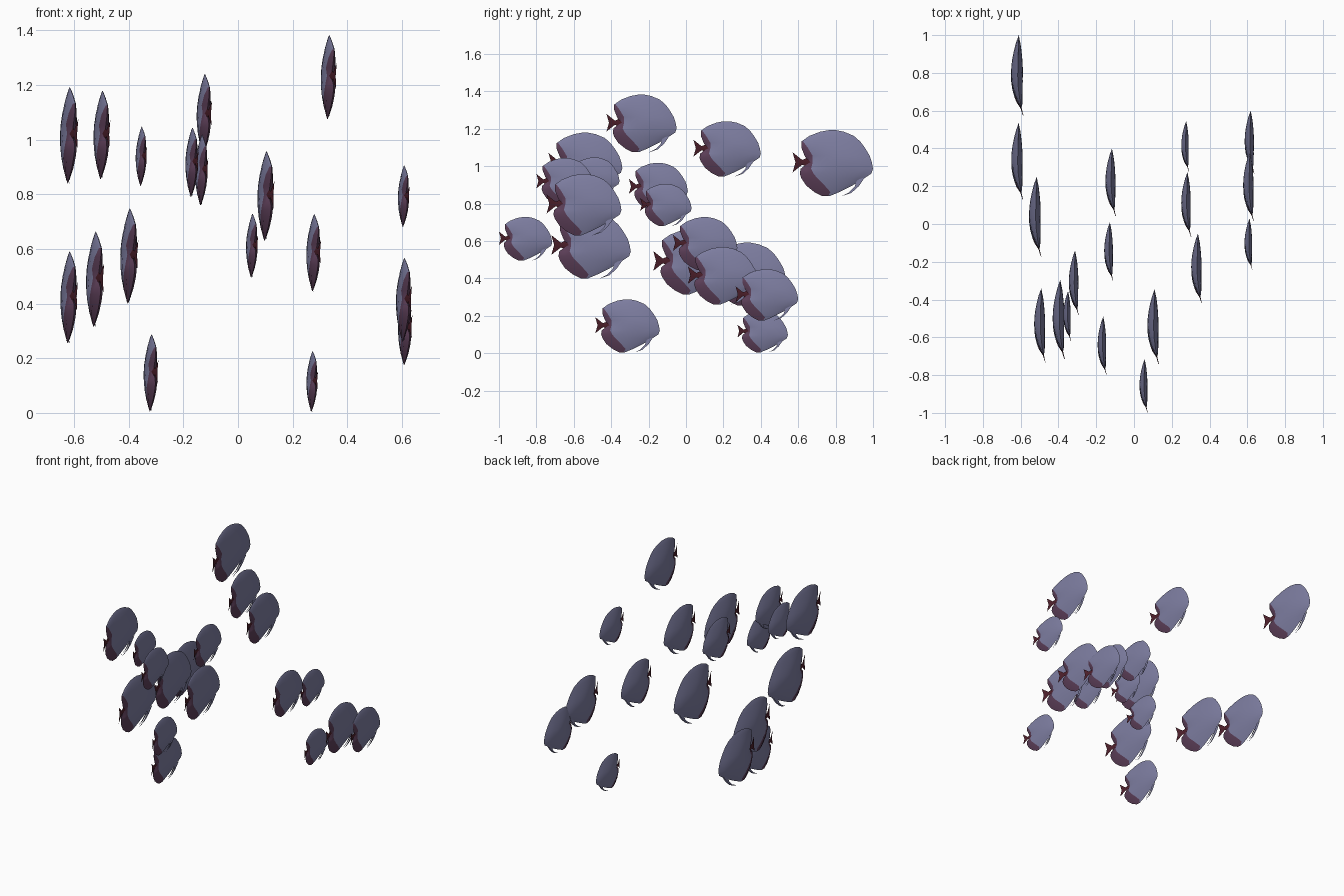
import bpy, bmesh, math

if "Cube" in bpy.data.objects:
    bpy.data.objects.remove(bpy.data.objects["Cube"], do_unlink=True)


def material(name, color):
    m = bpy.data.materials.new(name)
    m.use_nodes = True
    m.diffuse_color = (*color, 1)
    m.node_tree.nodes["Principled BSDF"].inputs["Base Color"].default_value = (*color, 1)
    return m


MATERIALS = [material("slate_blue", (0.21, 0.21, 0.36)),
             material("mauve", (0.11, 0.05, 0.10)),
             material("maroon", (0.075, 0.014, 0.024))]


def bend(u, v):
    """Sideways curve of the body: the tail swings toward +x."""
    k = (u - 0.5) / 0.5
    return (0.08 if k < 0 else 0.025) * k * k + 0.025 * (v - 0.4)


def point(bm, u, v, side=0):
    return bm.verts.new((bend(u, v) + side, u, v))


# Body rows, bottom to top: height, rear edge, colour border, front edge
BODY = [(0.0, 0.37, 0.44, 0.46), (0.05, 0.27, 0.47, 0.58), (0.13, 0.17, 0.40, 0.74),
        (0.22, 0.11, 0.31, 0.89), (0.28, 0.09, 0.26, 0.98), (0.34, 0.10, 0.23, 1.0),
        (0.42, 0.20, 0.25, 0.985), (0.50, 0.15, 0.25, 0.96), (0.60, 0.11, 0.19, 0.90),
        (0.68, 0.11, 0.13, 0.84), (0.75, 0.21, 0.25, 0.76), (0.80, 0.34, 0.37, 0.64),
        (0.82, 0.45, 0.46, 0.54)]
FRONT_COLUMNS = 8


def add_body(bm):
    for side in (-1, 1):
        grid = []
        for v, rear, border, front in BODY:
            us = [rear, (rear + border) / 2]
            us += [border + (front - border) * i / FRONT_COLUMNS for i in range(FRONT_COLUMNS + 1)]
            row = []
            for u in us:
                s = (u - rear) / (front - rear)
                thick = 0.073 * max(0, math.sin(math.pi * s ** 0.8)) ** 0.75
                thick *= max(0, math.sin(math.pi * v / 0.82)) ** 0.8
                row.append(point(bm, u, v, side * thick))
            grid.append(row)
        for j in range(len(grid) - 1):
            for i in range(len(grid[0]) - 1):
                a, b = grid[j], grid[j + 1]
                quad = [a[i], a[i + 1], b[i + 1], b[i]]
                f = bm.faces.new(quad if side > 0 else quad[::-1])
                f.material_index = 1 if i < 2 and BODY[j + 1][0] < 0.7 else 0


# Tail stations: position, centre height offset of rim, half height, half thickness
TAIL = [(0.26, 0.085, 0.022), (0.19, 0.06, 0.014), (0.12, 0.03, 0.008), (0.05, 0.085, 0.005)]


def add_tail(bm):
    mid = 0.42
    for side in (-1, 1):
        rows = [[point(bm, u, mid - h), point(bm, u, mid, side * t), point(bm, u, mid + h)]
                for u, h, t in TAIL]
        # forked end
        rows.append([point(bm, 0.0, mid - 0.125), point(bm, 0.035, mid, side * 0.003),
                     point(bm, 0.0, mid + 0.125)])
        for a, b in zip(rows, rows[1:]):
            for i in range(2):
                quad = [a[i], a[i + 1], b[i + 1], b[i]]
                bm.faces.new(quad if side > 0 else quad[::-1]).material_index = 2


def add_belly_fins(bm):
    # slim blades trailing back below the throat
    path = [(0.90, 0.235), (0.82, 0.12), (0.73, 0.04), (0.60, -0.005)]
    back = [(0.80, 0.20), (0.77, 0.115), (0.70, 0.045)]
    for side in (-1, 1):
        outer = [point(bm, u, v, side * 0.015) for u, v in path]
        inner = [point(bm, u, v, side * 0.012) for u, v in back]
        for i in range(2):
            bm.faces.new([outer[i], outer[i + 1], inner[i + 1], inner[i]])
        bm.faces.new([outer[2], outer[3], inner[2]])


def fish_mesh():
    bm = bmesh.new()
    add_body(bm)
    add_tail(bm)
    add_belly_fins(bm)
    bmesh.ops.remove_doubles(bm, verts=bm.verts, dist=0.0005)
    bmesh.ops.recalc_face_normals(bm, faces=bm.faces)
    mesh = bpy.data.meshes.new("fish")
    bm.to_mesh(mesh)
    bm.free()
    for m in MATERIALS:
        mesh.materials.append(m)
    mesh.shade_smooth()
    mesh.set_sharp_from_angle(angle=math.radians(35))
    return mesh


# The school: x of the body middle, tail tip y, belly z, length
SCHOOL = [(-0.62, 0.57, 0.84, 0.43), (-0.50, -0.735, 0.855, 0.395), (-0.355, -0.62, 0.83, 0.265),
          (-0.17, -0.80, 0.79, 0.31), (-0.125, 0.04, 0.945, 0.36), (-0.135, -0.305, 0.76, 0.315),
          (0.33, -0.425, 1.075, 0.375), (0.10, -0.745, 0.63, 0.40), (0.05, -1.0, 0.495, 0.285),
          (0.275, -0.07, 0.445, 0.345), (0.605, -0.245, 0.68, 0.275), (0.605, 0.01, 0.26, 0.375),
          (0.61, 0.265, 0.175, 0.335), (-0.40, -0.72, 0.40, 0.425), (-0.525, -0.175, 0.315, 0.425),
          (-0.62, 0.125, 0.255, 0.41), (-0.32, -0.485, 0.005, 0.345), (0.27, 0.275, 0.005, 0.27)]

mesh = fish_mesh()
for n, (x, y, z, length) in enumerate(SCHOOL, 1):
    fish = bpy.data.objects.new(f"fish_{n}", mesh)
    fish.location = (x, y, z)
    fish.scale = (length,) * 3
    bpy.context.collection.objects.link(fish)
